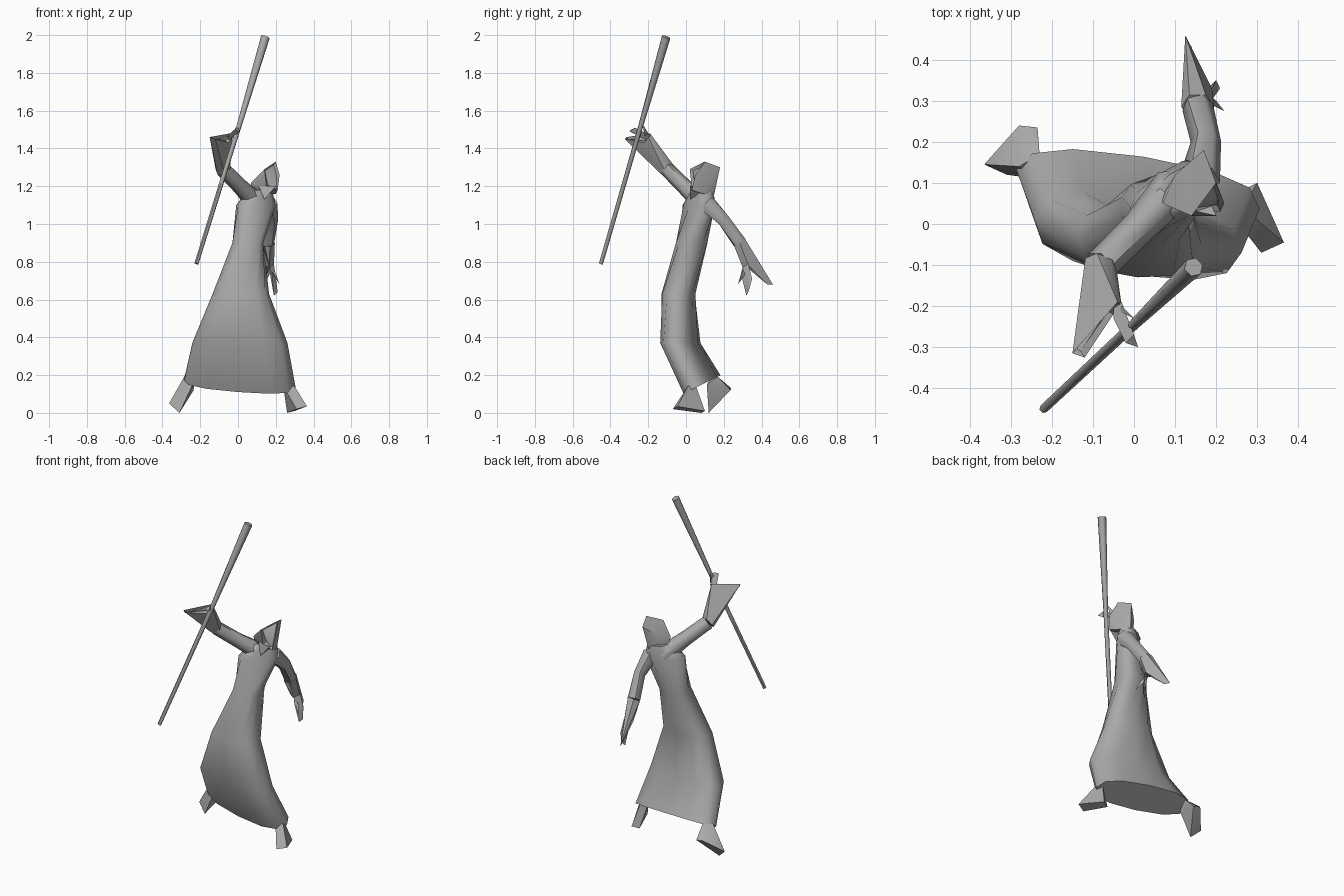
import bpy, bmesh, math
from mathutils import Vector

cube = bpy.data.objects.get("Cube")
if cube:
    bpy.data.objects.remove(cube)

grey = bpy.data.materials.new("plain grey")
grey.use_nodes = True
grey.diffuse_color = (0.4, 0.4, 0.4, 1)
grey.node_tree.nodes["Principled BSDF"].inputs["Base Color"].default_value = (0.4, 0.4, 0.4, 1)


def finish(name, bm, angle):
    bmesh.ops.recalc_face_normals(bm, faces=bm.faces)
    mesh = bpy.data.meshes.new(name)
    bm.to_mesh(mesh)
    bm.free()
    mesh.materials.append(grey)
    obj = bpy.data.objects.new(name, mesh)
    bpy.context.collection.objects.link(obj)
    bpy.ops.object.select_all(action="DESELECT")
    obj.select_set(True)
    bpy.context.view_layer.objects.active = obj
    bpy.ops.object.shade_smooth_by_angle(angle=math.radians(angle))


def loft(name, rings, angle=60):
    """Skin a list of equal-sized point rings and cap both ends."""
    bm = bmesh.new()
    loops = [[bm.verts.new(p) for p in ring] for ring in rings]
    n = len(loops[0])
    for a, b in zip(loops, loops[1:]):
        for i in range(n):
            j = (i + 1) % n
            bm.faces.new((a[i], a[j], b[j], b[i]))
    bm.faces.new(loops[0])
    bm.faces.new(loops[-1])
    finish(name, bm, angle)


def circle(centre, axis, radius, sides=6):
    turn = Vector(axis).to_track_quat("Z", "Y")
    return [Vector(centre) + turn @ Vector((radius * math.cos(math.tau * i / sides),
            radius * math.sin(math.tau * i / sides), 0)) for i in range(sides)]


def tube(name, path, sides=6):
    """Round limb through (point, radius) pairs."""
    pts = [Vector(p) for p, r in path]
    rings = []
    for i, (p, r) in enumerate(path):
        axis = pts[min(i + 1, len(pts) - 1)] - pts[max(i - 1, 0)]
        rings.append(circle(p, axis, r, sides))
    loft(name, rings)


def hull(name, points, opening=None, limit=0.8, depth=0.02, angle=45):
    """Faceted part; faces turned towards 'opening' are sunk in."""
    bm = bmesh.new()
    for p in points:
        bm.verts.new(p)
    out = bmesh.ops.convex_hull(bm, input=bm.verts)
    loose = {g for g in out["geom_interior"] + out["geom_unused"]
             if isinstance(g, bmesh.types.BMVert)}
    bmesh.ops.delete(bm, geom=list(loose), context="VERTS")
    bmesh.ops.recalc_face_normals(bm, faces=bm.faces)
    if opening:
        way = Vector(opening).normalized()
        faces = [f for f in bm.faces if f.normal.dot(way) > limit]
        if faces:
            bmesh.ops.inset_region(bm, faces=faces, thickness=0.008, depth=-depth)
    finish(name, bm, angle)


# Robe: twisted, flattened rings (z, centre x, centre y, half width, half depth, yaw)
def robe_ring(z, cx, cy, rx, ry, yaw, tilt=0.0, sides=12):
    ring, a = [], math.radians(yaw)
    for i in range(sides):
        t = math.tau * i / sides
        c, s = math.cos(t), math.sin(t)
        u = rx * math.copysign(abs(c) ** 0.8, c)
        v = ry * math.copysign(abs(s) ** 0.8, s)
        x, y = u * math.cos(a) - v * math.sin(a), u * math.sin(a) + v * math.cos(a)
        ring.append((cx + x, cy + y, z + tilt * y))
    return ring


loft("robe", [
    robe_ring(0.15, 0.01, 0.085, 0.30, 0.08, -9, 0.5),
    robe_ring(0.37, 0.01, -0.03, 0.255, 0.095, -9),
    robe_ring(0.63, 0.015, -0.04, 0.15, 0.09, -4),
    robe_ring(0.90, 0.052, 0.03, 0.083, 0.085, 10),
    robe_ring(1.10, 0.095, 0.07, 0.115, 0.062, 35),
    robe_ring(1.18, 0.115, 0.085, 0.07, 0.045, 35)], 75)

# Hood with a sunken face opening, and a pointed beard
hull("hood", [(.17, .18, 1.30), (.20, .10, 1.33), (.22, .05, 1.26), (.21, .03, 1.18),
              (.15, .03, 1.20), (.07, .05, 1.22), (.10, .12, 1.24), (.14, .02, 1.29),
              (.07, .07, 1.16), (.15, .15, 1.16), (.20, .09, 1.16)],
     opening=(.5, -.85, 0), limit=0.75)
hull("beard", [(.14, .02, 1.13), (.11, .04, 1.20), (.20, .02, 1.20), (.17, .09, 1.17)])

# Raised right arm with a wide hanging sleeve
r_elbow = (-.08, -.10, 1.29)
tube("right_upper_arm", [((.10, .09, 1.11), .055), ((.01, -.01, 1.20), .042), (r_elbow, .04)])
hull("right_sleeve", circle(r_elbow, (-.3, -.7, .6), .042) +
     [(-.15, -.315, 1.46), (-.12, -.325, 1.45), (-.03, -.20, 1.46), (-.05, -.22, 1.43),
      (-.04, -.19, 1.48)], opening=(.6, -.6, .5), limit=0.7)
hull("right_hand", [(-.05, -.20, 1.44), (-.03, -.19, 1.47), (-.05, -.23, 1.47),
                    (.01, -.30, 1.49), (.00, -.27, 1.51), (-.02, -.29, 1.50)])
hull("right_thumb", [(-.04, -.21, 1.46), (-.03, -.20, 1.48), (-.01, -.22, 1.47), (.00, -.23, 1.53)])

# Lowered left arm swinging backwards
l_elbow = (.155, .285, .90)
tube("left_upper_arm", [((.16, .11, 1.11), .05), ((.175, .20, 1.02), .037), (l_elbow, .038)])
hull("left_sleeve", circle(l_elbow, (0, .5, -.8), .04) +
     [(.125, .46, .68), (.14, .43, .68), (.165, .30, .77), (.19, .33, .78), (.14, .31, .78)],
     opening=(.2, -.5, -.8), limit=0.7)
hull("left_hand", [(.16, .31, .79), (.19, .33, .79), (.18, .29, .74), (.20, .35, .71),
                   (.19, .32, .62), (.21, .33, .64)])
hull("left_thumb", [(.17, .30, .77), (.18, .32, .74), (.20, .30, .74), (.22, .275, .68)])

# Staff widening to its upper end
tube("staff", [((-.22, -.45, .79), .011), ((0, -.245, 1.50), .013), ((.145, -.105, 1.99), .024)])

# Feet flaring from the ankle to a flat sole
hull("right_foot", [(-.365, .145, .05), (-.31, .12, 0), (-.235, .235, .12), (-.28, .24, .13),
                    (-.28, .14, .20), (-.23, .17, .19), (-.24, .11, .15)])
hull("left_foot", [(.365, -.045, .035), (.31, -.07, .02), (.26, .08, 0), (.30, .10, .01),
                   (.24, .02, .14), (.30, .01, .14), (.27, .05, .15)])
